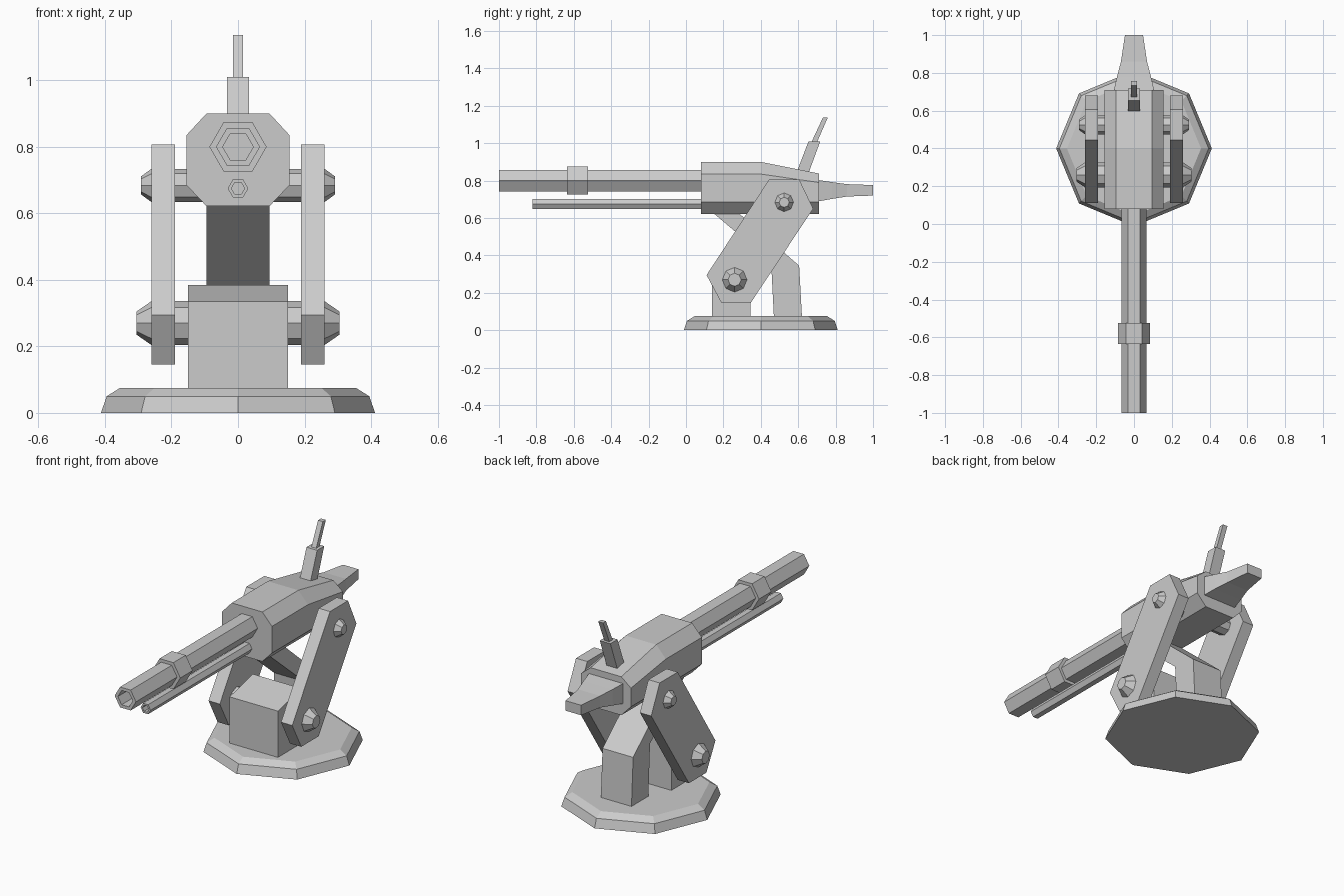
import bpy, bmesh, math

cube = bpy.data.objects.get("Cube")
if cube:
    bpy.data.objects.remove(cube, do_unlink=True)

GREY = (0.6, 0.6, 0.6, 1)
metal = bpy.data.materials.new("grey_metal")
metal.use_nodes = True
metal.diffuse_color = GREY
metal.node_tree.nodes["Principled BSDF"].inputs["Base Color"].default_value = GREY


def loft(name, rings):
    """Skin equal-length rings of points in order and cap both ends."""
    bm = bmesh.new()
    loops = [[bm.verts.new(p) for p in ring] for ring in rings]
    n = len(loops[0])
    for a, b in zip(loops, loops[1:]):
        for i in range(n):
            j = (i + 1) % n
            bm.faces.new((a[i], a[j], b[j], b[i]))
    bm.faces.new(loops[0])
    bm.faces.new(loops[-1])
    bmesh.ops.recalc_face_normals(bm, faces=bm.faces)
    mesh = bpy.data.meshes.new(name)
    bm.to_mesh(mesh)
    bm.free()
    mesh.materials.append(metal)
    obj = bpy.data.objects.new(name, mesh)
    bpy.context.collection.objects.link(obj)
    return obj


def slab(name, profile, x0, x1):
    """Side profile of (y, z) points extruded along x."""
    return loft(name, [[(x, y, z) for y, z in profile] for x in (x0, x1)])


def turned(name, sides, axis, centre, stations):
    """Faceted round part along an axis, from (position, radius) stations."""
    rings = []
    for t, r in stations:
        ring = []
        for i in range(sides):
            a = math.tau * i / sides
            u, v = centre[0] + r * math.cos(a), centre[1] + r * math.sin(a)
            ring.append({"x": (t, u, v), "y": (u, t, v), "z": (u, v, t)}[axis])
        rings.append(ring)
    return loft(name, rings)


# Base and supports
turned("base_plate", 8, "z", (0, 0.4), [(0, 0.412), (0.05, 0.395), (0.075, 0.355)])
slab("front_block", [(0.14, 0.07), (0.345, 0.07), (0.345, 0.385), (0.14, 0.335)], -0.15, 0.15)
slab("rear_strut", [(0.47, 0.07), (0.62, 0.07), (0.605, 0.345), (0.26, 0.645),
                    (0.13, 0.64), (0.455, 0.365)], -0.095, 0.095)

# Side arms
arm = [(0.19, 0.145), (0.345, 0.145), (0.68, 0.65), (0.605, 0.807), (0.445, 0.807), (0.11, 0.295)]
for side, s in (("left", 1), ("right", -1)):
    slab(side + "_arm", arm, s * 0.19, s * 0.26)

# Axles with tapered ends
for name, centre, r, tip, end in (("lower_axle", (0.26, 0.27), 0.066, 0.035, 0.305),
                                  ("upper_axle", (0.525, 0.684), 0.05, 0.027, 0.292)):
    turned(name, 8, "x", centre, [(-end, tip), (-0.26, r), (0.26, r), (end, tip)])


# Gun body, chamfered with a sloping rear roof
def body_ring(y, top, shoulder):
    half = [(0.095, top), (0.155, shoulder), (0.155, 0.685), (0.095, 0.622)]
    return [(x, y, z) for x, z in half] + [(-x, y, z) for x, z in reversed(half)]


loft("gun_body", [body_ring(0.08, 0.9, 0.835), body_ring(0.4, 0.9, 0.835),
                  body_ring(0.71, 0.838, 0.79)])


# Tapered tail
def box_ring(y, w, low, high):
    return [(-w, y, low), (w, y, low), (w, y, high), (-w, y, high)]


loft("tail", [box_ring(0.7, 0.108, 0.688, 0.804), box_ring(0.78, 0.09, 0.702, 0.792),
              box_ring(0.86, 0.069, 0.715, 0.781), box_ring(1.0, 0.048, 0.72, 0.776)])

# Barrels, hollow at the muzzle
turned("main_barrel", 6, "y", (0, 0.8),
       [(0.1, 0.066), (-1, 0.066), (-1, 0.046), (-0.9, 0.046)])
turned("barrel_collar", 6, "y", (0, 0.8), [(-0.635, 0.086), (-0.525, 0.086)])
turned("lower_barrel", 6, "y", (0, 0.675),
       [(0.1, 0.031), (-0.82, 0.031), (-0.82, 0.02), (-0.76, 0.02)])

# Leaning antenna
slab("antenna_base", [(0.59, 0.84), (0.655, 0.84), (0.718, 1.01), (0.655, 1.01)], -0.033, 0.033)
slab("antenna_rod", [(0.668, 1.0), (0.698, 1.0), (0.758, 1.137), (0.732, 1.137)], -0.015, 0.015)
